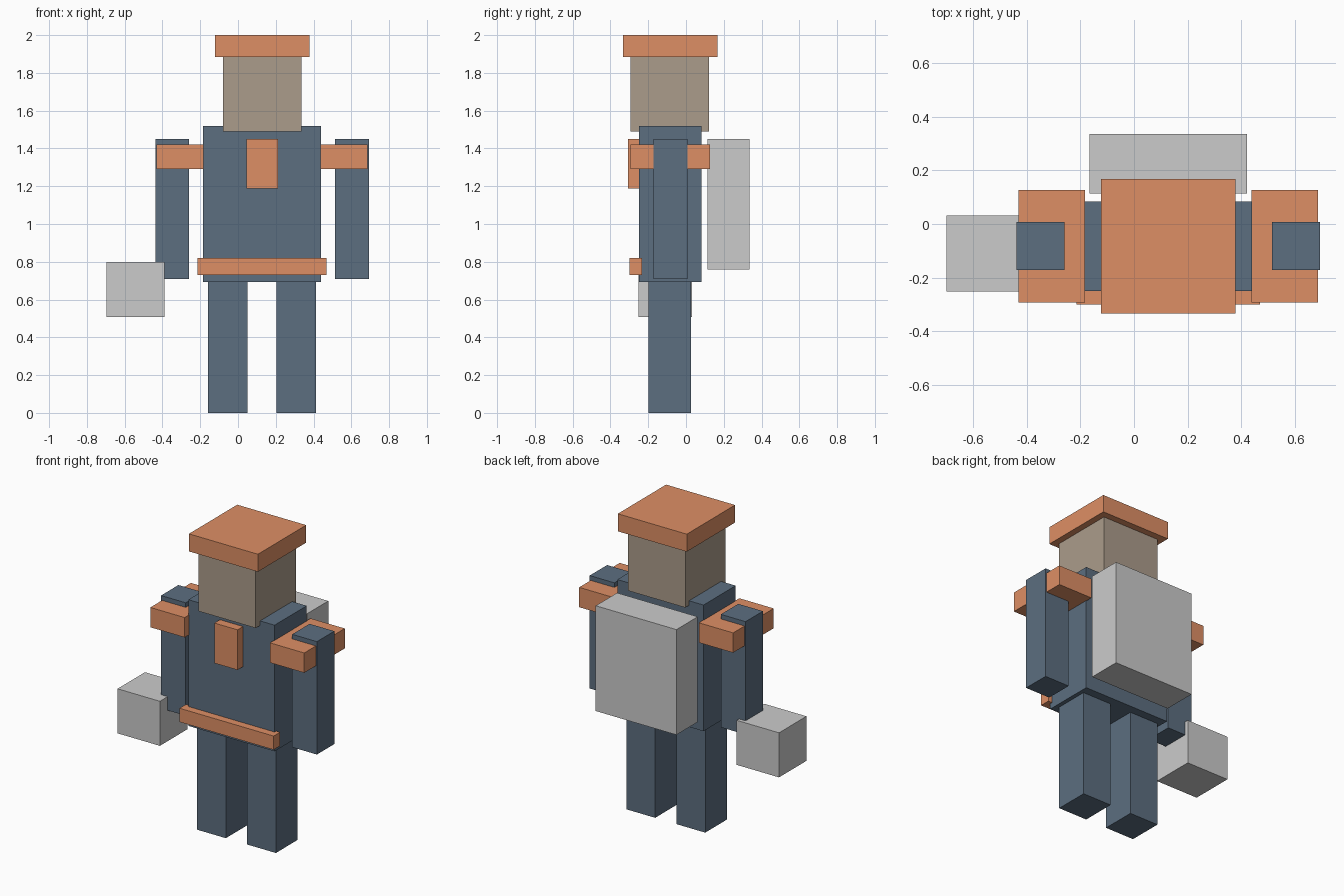
import bpy

if "Cube" in bpy.data.objects:
    bpy.data.objects.remove(bpy.data.objects["Cube"])

CENTRE = 0.1275  # x of the body's plane of symmetry


def material(name, rgb):
    mat = bpy.data.materials.new(name)
    mat.diffuse_color = (*rgb, 1)
    mat.use_nodes = True
    mat.node_tree.nodes["Principled BSDF"].inputs["Base Color"].default_value = mat.diffuse_color
    return mat


BLUE = material("blue_cloth", (0.107, 0.156, 0.216))
ORANGE = material("orange_trim", (0.73, 0.275, 0.13))
TAN = material("tan_skin", (0.41, 0.332, 0.258))


def box(name, x, y, z, mat=None):
    """Box from (min, max) extents on each axis."""
    spans = (x, y, z)
    bpy.ops.mesh.primitive_cube_add(size=1, location=[(a + b) / 2 for a, b in spans])
    obj = bpy.context.object
    obj.name = name
    obj.scale = [b - a for a, b in spans]
    bpy.ops.object.transform_apply(location=False, rotation=False, scale=True)
    if mat:
        obj.data.materials.append(mat)


def centred(name, width, y, z, mat):
    box(name, (CENTRE - width / 2, CENTRE + width / 2), y, z, mat)


def pair(name, inner, outer, y, z, mat):
    """Mirrored boxes, given distances from the body's centre."""
    box(name + "_left", (CENTRE + inner, CENTRE + outer), y, z, mat)
    box(name + "_right", (CENTRE - outer, CENTRE - inner), y, z, mat)


# Head and hat
centred("hat", 0.50, (-0.333, 0.167), (1.885, 2.0), ORANGE)
centred("head", 0.415, (-0.295, 0.122), (1.49, 1.885), TAN)

# Torso with chest badge and belt
centred("torso", 0.625, (-0.25, 0.083), (0.693, 1.52), BLUE)
centred("chest_badge", 0.167, (-0.307, -0.24), (1.187, 1.45), ORANGE)
centred("belt", 0.682, (-0.30, -0.233), (0.73, 0.82), ORANGE)

# Limbs and shoulder pads
pair("arm", 0.386, 0.565, (-0.172, 0.008), (0.71, 1.45), BLUE)
pair("leg", 0.077, 0.286, (-0.198, 0.027), (0.0, 0.695), BLUE)
pair("shoulder_pad", 0.309, 0.558, (-0.293, 0.127), (1.29, 1.42), ORANGE)

# Backpack and carried case, left grey
centred("backpack", 0.585, (0.114, 0.335), (0.76, 1.45), None)
box("carried_case", (-0.697, -0.39), (-0.252, 0.032), (0.508, 0.80))
